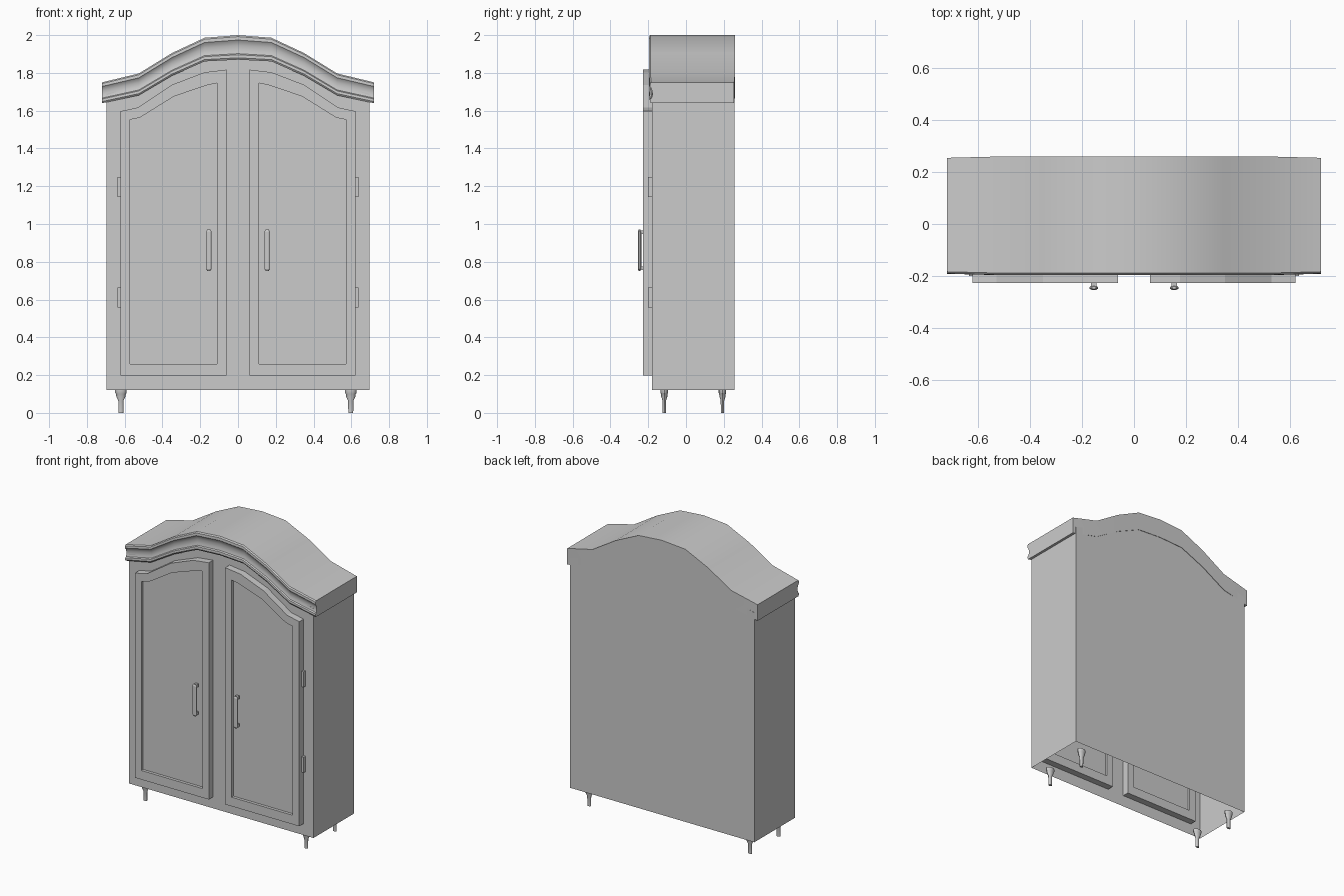
import bpy, bmesh, math

if "Cube" in bpy.data.objects:
    bpy.data.objects.remove(bpy.data.objects["Cube"])


def loft(name, rings, cap_start=True, cap_end=True, smooth=None):
    """Skin a list of equal-length closed rings, with optional end caps."""
    bm = bmesh.new()
    rows = [[bm.verts.new(p) for p in ring] for ring in rings]
    n = len(rows[0])
    for a, b in zip(rows, rows[1:]):
        for i in range(n):
            j = (i + 1) % n
            bm.faces.new((a[i], a[j], b[j], b[i]))
    if cap_start:
        bm.faces.new(rows[0][::-1])
    if cap_end:
        bm.faces.new(rows[-1])
    bmesh.ops.recalc_face_normals(bm, faces=bm.faces[:])
    me = bpy.data.meshes.new(name)
    bm.to_mesh(me)
    bm.free()
    ob = bpy.data.objects.new(name, me)
    bpy.context.collection.objects.link(ob)
    if smooth:
        bpy.ops.object.select_all(action='DESELECT')
        ob.select_set(True)
        bpy.context.view_layer.objects.active = ob
        bpy.ops.object.shade_smooth_by_angle(angle=math.radians(smooth))
    return ob


def box(name, x0, x1, y0, y1, z0, z1):
    ring = [(x0, y0), (x1, y0), (x1, y1), (x0, y1)]
    return loft(name, [[(x, y, z) for x, y in ring] for z in (z0, z1)])


def mirror_line(half):
    return [(-x, z) for x, z in half[:0:-1]] + half


# Arched roof line, centre to right
roof = mirror_line([(0, 2.0), (0.177, 1.986), (0.35, 1.905), (0.525, 1.797), (0.72, 1.75)])

# Carcass: hollow shell, open underneath
low = [(min(max(x, -0.697), 0.697), z - 0.06) for x, z in roof]
outline = [(-0.697, 0.12)] + low + [(0.697, 0.12)]
body = loft("cabinet_body", [[(x, y, z) for x, z in outline] for y in (-0.18, 0.257)])
bm = bmesh.new()
bm.from_mesh(body.data)
floor = [f for f in bm.faces if all(v.co.z < 0.13 for v in f.verts)]
bmesh.ops.delete(bm, geom=floor, context='FACES_ONLY')
bm.to_mesh(body.data)
bm.free()

# Crown cornice: moulded section (y, drop) swept along the roof line
section = [(0.26, 0), (-0.189, 0), (-0.196, 0.008), (-0.197, 0.026), (-0.190, 0.036),
           (-0.184, 0.055), (-0.183, 0.080), (-0.187, 0.098), (-0.195, 0.104),
           (-0.196, 0.120), (-0.190, 0.130), (0.26, 0.130)]
stations = []
for x, z in roof:
    k = 1 - 0.15 * abs(x) / 0.72
    dy = 0.005 if abs(x) > 0.7 else 0
    stations.append([(x, y + (dy if y < 0 else -dy), z - d * k) for y, d in section])
loft("crown_cornice", stations, smooth=30)

# Doors: arched slabs with recessed panels front and back
outer = [(0.062, 0.198), (0.622, 0.198), (0.622, 1.597), (0.53, 1.617),
         (0.35, 1.737), (0.178, 1.803), (0.062, 1.817)]
inner = [(0.11, 0.26), (0.572, 0.26), (0.572, 1.552), (0.52, 1.563),
         (0.34, 1.675), (0.167, 1.734), (0.11, 1.746)]
steps = [(inner, -0.15), (inner, -0.135), (outer, -0.135),
         (outer, -0.227), (inner, -0.227), (inner, -0.207)]
for side, s in (("left", -1), ("right", 1)):
    loft(side + "_door", [[(s * x, y, z) for x, z in ring] for ring, y in steps])

    # Handle: upright grip on two lugs
    hx = s * 0.155
    grip = []
    for z, f in ((0.752, 0.5), (0.762, 1), (0.96, 1), (0.97, 0.5)):
        grip.append([(hx + 0.017 * f * math.cos(a), -0.246 + 0.010 * f * math.sin(a), z)
                     for a in (math.pi / 8 + i * math.pi / 4 for i in range(8))])
    loft(side + "_handle_grip", grip)
    for part, z in (("lower", 0.756), ("upper", 0.946)):
        box(f"{side}_handle_{part}_lug", hx - 0.011, hx + 0.011, -0.248, -0.22, z, z + 0.02)

    # Hinges on the outer door edge
    for part, z in (("lower", 0.558), ("upper", 1.142)):
        xa, xb = sorted((s * 0.615, s * 0.637))
        box(f"{side}_{part}_hinge", xa, xb, -0.200, -0.175, z, z + 0.106)

# Turned feet, oval in section
turning = [(0, 0.013), (0.065, 0.014), (0.085, 0.024), (0.1, 0.026), (0.105, 0.03), (0.122, 0.03)]
for side, x in (("left", -0.62), ("right", 0.597)):
    for end, y in (("front", -0.115), ("back", 0.193)):
        loft(f"{end}_{side}_foot",
             [[(x + r * math.cos(i * math.pi / 6), y + 0.66 * r * math.sin(i * math.pi / 6), z)
               for i in range(12)] for z, r in turning], smooth=35)
